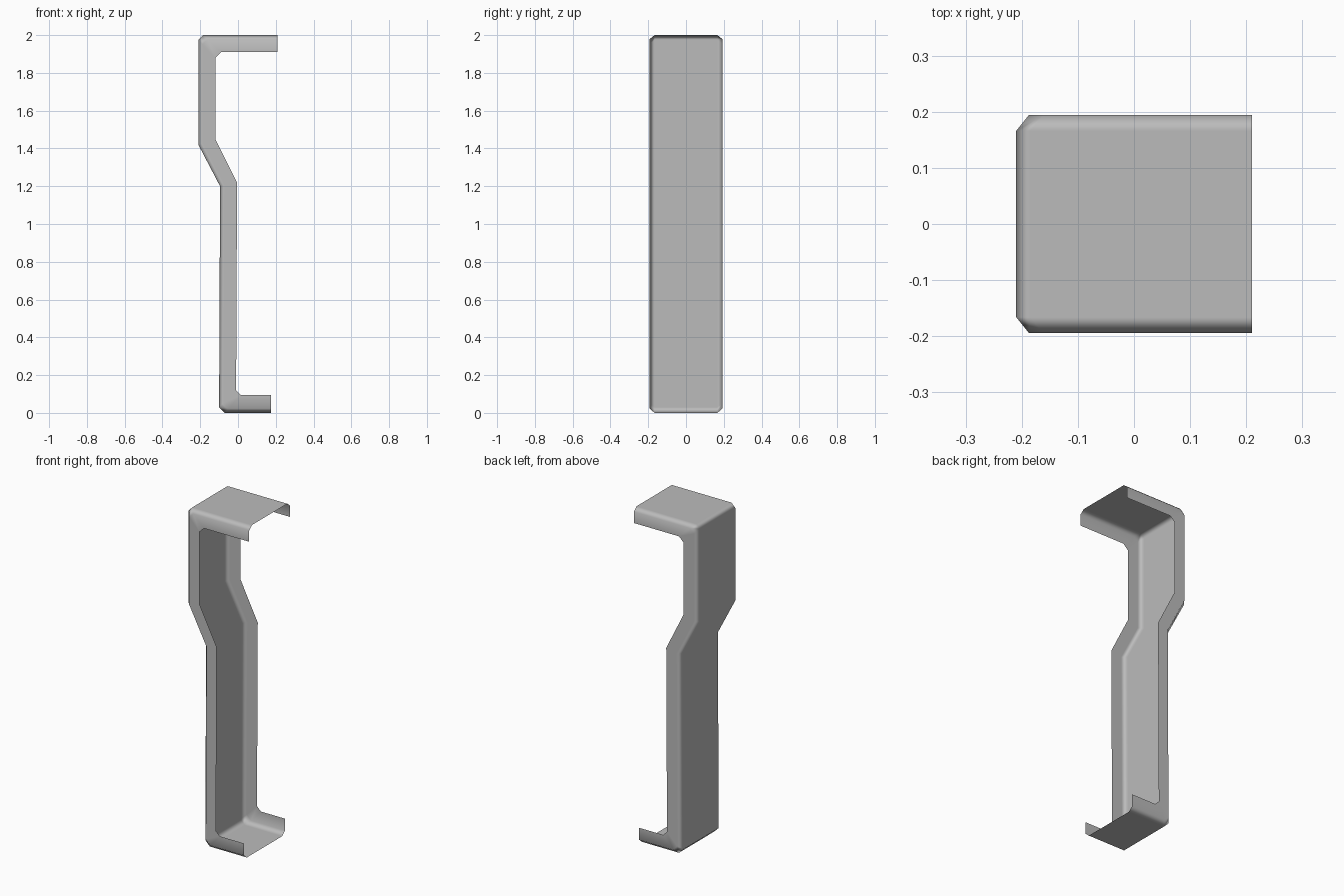
import bpy
import bmesh
from mathutils import Vector

if "Cube" in bpy.data.objects:
    bpy.data.objects.remove(bpy.data.objects["Cube"], do_unlink=True)

# Single grey finish
grey = bpy.data.materials.new("plain_grey")
grey.use_nodes = True
grey.diffuse_color = (0.5, 0.5, 0.5, 1)
grey.node_tree.nodes["Principled BSDF"].inputs["Base Color"].default_value = (0.5, 0.5, 0.5, 1)

# Side profile of the bent strip (x, z): outer skin and free edge of the flanges
outer = [(0.21, 2.0), (-0.185, 2.0), (-0.21, 1.975), (-0.21, 1.42),
         (-0.095, 1.2), (-0.1, 0.03), (-0.07, 0.0), (0.175, 0.0)]
inner = [(0.21, 1.91), (-0.09, 1.91), (-0.12, 1.88), (-0.12, 1.45),
         (-0.005, 1.22), (-0.01, 0.12), (0.015, 0.095), (0.175, 0.095)]

# Channel section: (y, share of the way from the skin to the flange edge)
half = [(0.194, 1.0), (0.194, 0.25), (0.166, 0.0)]
section = half + [(-y, t) for y, t in reversed(half)]

# Sweep the open channel along the profile
bm = bmesh.new()
rows = []
for a, b in zip(outer, inner):
    row = []
    for y, t in section:
        p = Vector(a).lerp(Vector(b), t)
        row.append(bm.verts.new((p.x, y, p.y)))
    rows.append(row)
for r0, r1 in zip(rows, rows[1:]):
    for i in range(len(section) - 1):
        bm.faces.new((r0[i], r0[i + 1], r1[i + 1], r1[i]))
bmesh.ops.recalc_face_normals(bm, faces=bm.faces)

# Make the skin face outwards (top panel upwards)
top = max(bm.faces, key=lambda f: f.calc_center_median().z)
top.normal_update()
if top.normal.z < 0:
    bmesh.ops.reverse_faces(bm, faces=bm.faces)

mesh = bpy.data.meshes.new("channel_bracket")
bm.to_mesh(mesh)
bm.free()
mesh.materials.append(grey)
for poly in mesh.polygons:
    poly.use_smooth = True
bracket = bpy.data.objects.new("channel_bracket", mesh)
bpy.context.collection.objects.link(bracket)

# Keep the broad panels flat and the narrow chamfers soft
weighted = bracket.modifiers.new("soft_chamfers", 'WEIGHTED_NORMAL')
weighted.mode = 'FACE_AREA'
weighted.weight = 100
